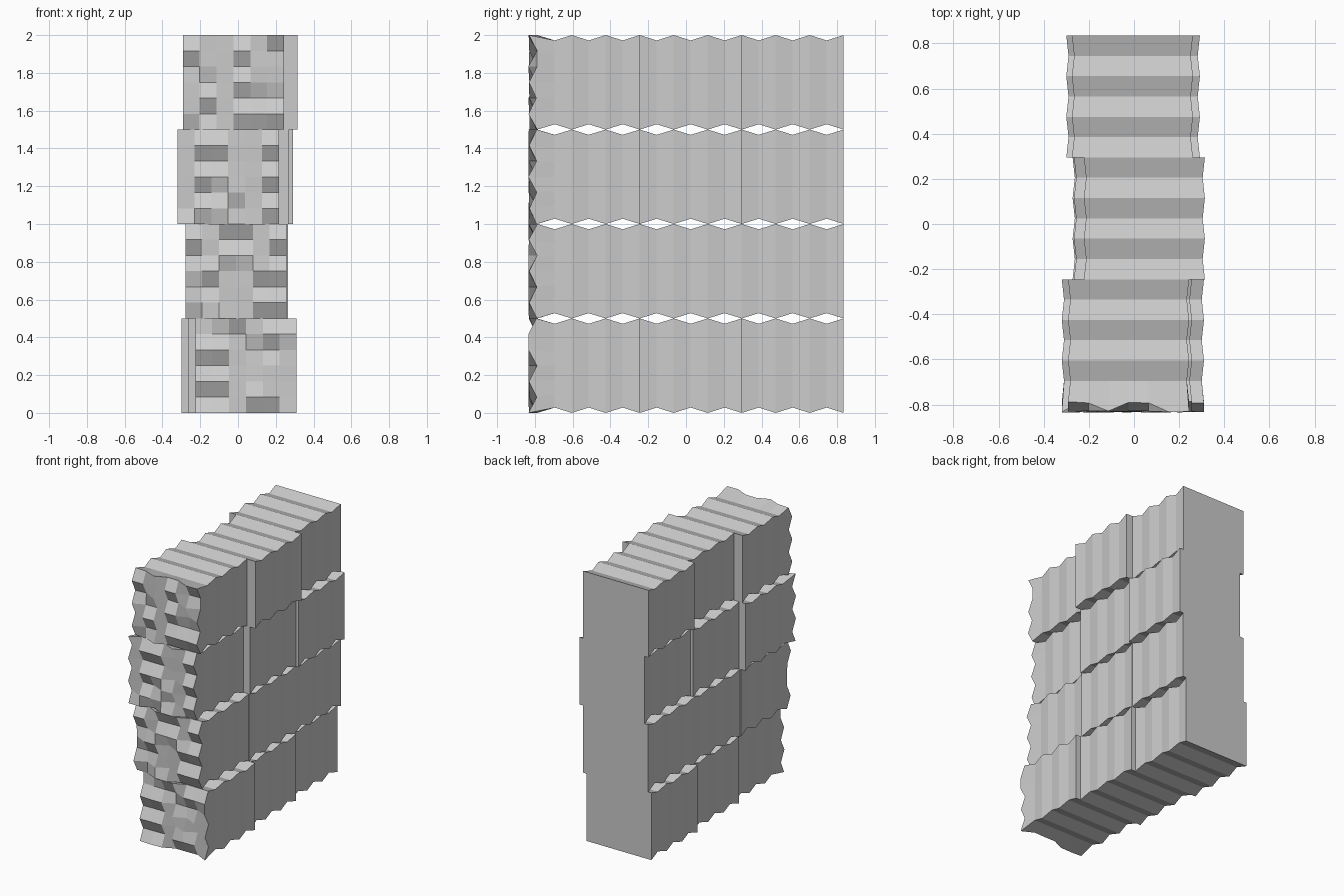
import bpy, bmesh, random

if "Cube" in bpy.data.objects:
    bpy.data.objects.remove(bpy.data.objects["Cube"])

random.seed(7)
HALF_W, ROW_H, STEP = 0.268, 0.5, 0.09
Y_FRONT, BLOCK_LEN = -0.785, 0.54


def perimeter(n):
    """Grid coordinates running once round an n x n square."""
    return ([(i, 0) for i in range(n)] + [(n, j) for j in range(n)]
            + [(i, n) for i in range(n, 0, -1)] + [(0, j) for j in range(n, 0, -1)])


def block(name, cx, cz, y0, rough):
    """Ribbed stone block; the front ones get a chiselled end face."""
    n = 6 if rough else 1
    bm = bmesh.new()

    def vert(i, j, y, inset):
        w, h = HALF_W - 0.35 * inset, ROW_H / 2 - inset
        return bm.verts.new((cx + w * (2 * i / n - 1), y, cz + h * (2 * j / n - 1)))

    # front cap, with chisel marks alternating in depth on rough ends
    phase = [random.randint(0, 1) for _ in range(n + 1)]
    cap = {}
    for i in range(n + 1):
        for j in range(n + 1):
            y = y0
            if rough:
                if random.random() < 0.12:
                    phase[i] ^= 1
                y = (-0.835 if (j + phase[i]) % 2 else -0.793) + random.uniform(0, 0.006)
            cap[i, j] = vert(i, j, y, 0)
    for i in range(n):
        for j in range(n):
            bm.faces.new([cap[i, j], cap[i + 1, j], cap[i + 1, j + 1], cap[i, j + 1]])

    # zigzag ribs along the length
    loop = perimeter(n)
    ring = [cap[c] for c in loop]
    for k in range(1, 7):
        nxt = [vert(i, j, y0 + k * STEP, 0.028 * (k % 2)) for i, j in loop]
        for a in range(len(loop)):
            b = (a + 1) % len(loop)
            bm.faces.new([ring[a], nxt[a], nxt[b], ring[b]])
        ring = nxt
    bm.faces.new(ring)
    bmesh.ops.recalc_face_normals(bm, faces=bm.faces[:])
    mesh = bpy.data.meshes.new(name)
    bm.to_mesh(mesh)
    bm.free()
    bpy.context.collection.objects.link(bpy.data.objects.new(name, mesh))


# sideways shift of each block: rows from bottom to top, columns front to back
shifts = [(0.042, 0.004, -0.032),
          (-0.011, -0.004, -0.006),
          (-0.052, 0.002, 0.024),
          (-0.024, 0.046, -0.007)]
for r, row in enumerate(shifts):
    for c, dx in enumerate(row):
        block(f"wall_block_{r}_{c}", dx, ROW_H * (r + 0.5),
              Y_FRONT + c * BLOCK_LEN, c == 0)
